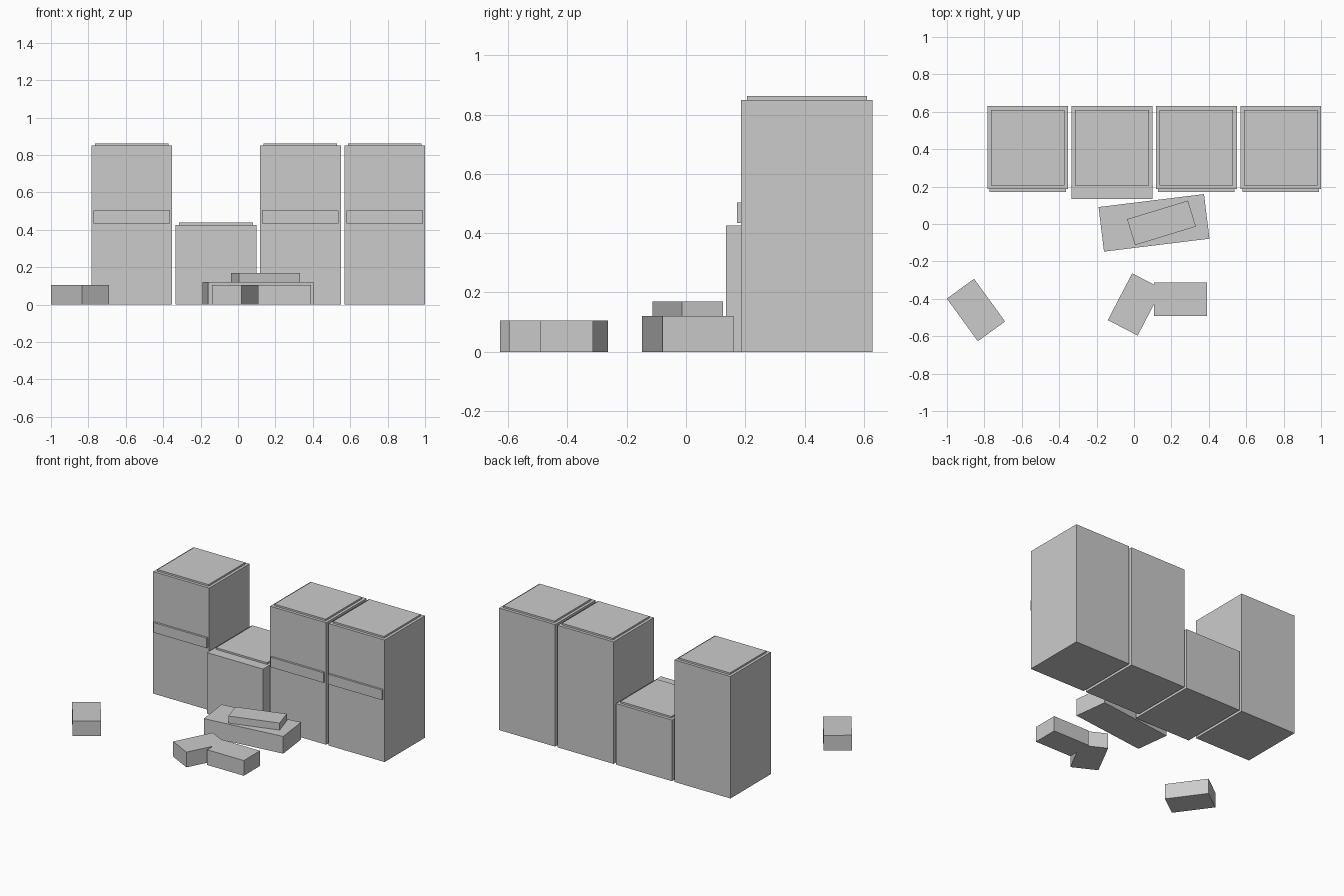
import bpy, math

if "Cube" in bpy.data.objects:
    bpy.data.objects.remove(bpy.data.objects["Cube"])

grey = bpy.data.materials.new("plain_grey")
grey.diffuse_color = (0.6, 0.6, 0.6, 1)
grey.use_nodes = True
grey.node_tree.nodes["Principled BSDF"].inputs["Base Color"].default_value = grey.diffuse_color


def box(name, cx, cy, z0, sx, sy, sz, angle=0):
    """Box standing on height z0, turned about z by angle in degrees."""
    bpy.ops.mesh.primitive_cube_add(size=1, location=(cx, cy, z0 + sz / 2))
    ob = bpy.context.object
    ob.name = name
    ob.scale = (sx, sy, sz)
    ob.rotation_euler.z = math.radians(angle)
    ob.data.materials.append(grey)
    return ob


# Row of four cabinets; the second is low and has a thick front panel
for i, height in enumerate((0.85, 0.426, 0.85, 0.85)):
    x = -0.568 + 0.4507 * i
    box(f"cabinet_body_{i}", x, 0.408, 0, 0.432, 0.444, height)
    box(f"cabinet_top_{i}", x, 0.408, height, 0.394, 0.404, 0.012)
    if height > 0.5:
        box(f"front_rail_{i}", x, 0.179, 0.434, 0.41, 0.014, 0.07)
    else:
        box(f"front_panel_{i}", x, 0.161, 0, 0.432, 0.052, height)

# Low block with a smaller slab on it
box("low_block", 0.107, 0.006, 0, 0.568, 0.24, 0.12, 7)
box("upper_slab", 0.147, 0.006, 0.12, 0.34, 0.145, 0.049, 17)

# Three loose bricks
box("brick_left", -0.845, -0.46, 0, 0.18, 0.282, 0.106, 36)
box("brick_middle", 0.005, -0.43, 0, 0.282, 0.18, 0.106, 62.5)
box("brick_right", 0.248, -0.403, 0, 0.282, 0.178, 0.106)
